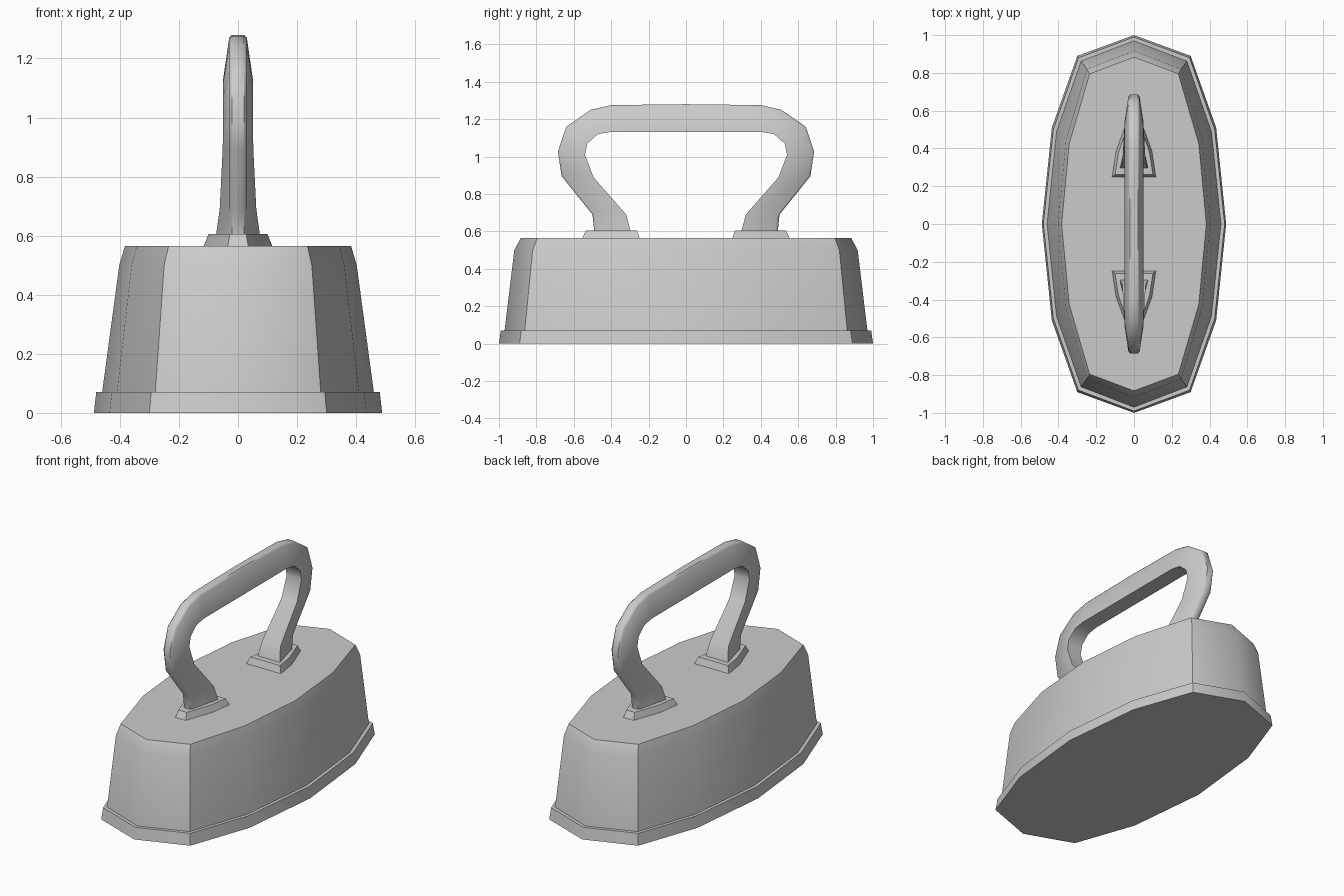
import bpy, math

cube = bpy.data.objects.get("Cube")
if cube:
    bpy.data.objects.remove(cube, do_unlink=True)

iron = bpy.data.materials.new("grey_iron")
iron.use_nodes = True
COLOUR = (0.6, 0.6, 0.6, 1)
iron.diffuse_color = COLOUR
iron.node_tree.nodes["Principled BSDF"].inputs["Base Color"].default_value = COLOUR


def loft(name, rings):
    """Skin a list of equal-length rings and cap both ends."""
    n = len(rings[0])
    verts = [p for ring in rings for p in ring]
    faces = [(r * n + i, r * n + (i + 1) % n, (r + 1) * n + (i + 1) % n, (r + 1) * n + i)
             for r in range(len(rings) - 1) for i in range(n)]
    faces.append(tuple(reversed(range(n))))
    faces.append(tuple(range(len(verts) - n, len(verts))))
    mesh = bpy.data.meshes.new(name)
    mesh.from_pydata(verts, [], faces)
    mesh.materials.append(iron)
    obj = bpy.data.objects.new(name, mesh)
    bpy.context.collection.objects.link(obj)
    bpy.ops.object.select_all(action="DESELECT")
    obj.select_set(True)
    bpy.context.view_layer.objects.active = obj
    bpy.ops.object.mode_set(mode="EDIT")
    bpy.ops.mesh.select_all(action="SELECT")
    bpy.ops.mesh.normals_make_consistent(inside=False)
    bpy.ops.object.mode_set(mode="OBJECT")
    bpy.ops.object.shade_smooth_by_angle(angle=math.radians(44))
    return obj


def boat_ring(z, side, shoulder, corner, tip):
    """Twelve-sided pointed outline, mirrored from one quarter."""
    quarter = [(side, 0), shoulder, corner, (0, tip)]
    half = quarter + [(-x, y) for x, y in quarter[-2::-1]]
    return [(x, y, z) for x, y in half + [(-x, -y) for x, y in half[1:-1]]]


# Body: flared sole rim, tapering wall and chamfered top
loft("iron_body", [
    boat_ring(0, 0.488, (0.435, 0.51), (0.30, 0.89), 1.0),
    boat_ring(0.07, 0.48, (0.427, 0.50), (0.294, 0.88), 0.99),
    boat_ring(0.07, 0.46, (0.41, 0.49), (0.28, 0.862), 0.97),
    boat_ring(0.50, 0.402, (0.36, 0.445), (0.25, 0.82), 0.918),
    boat_ring(0.565, 0.383, (0.343, 0.425), (0.235, 0.795), 0.883),
])


# Foot pads: pointed outward, with sloping edges
def pad_ring(z, inner, shoulder, tip):
    half = [inner, shoulder, tip]
    return [(x, y, z) for x, y in half + [(-x, y) for x, y in reversed(half)]]


for name, sign in (("front_foot_pad", -1), ("back_foot_pad", 1)):
    rings = [pad_ring(0.56, (0.118, 0.246), (0.097, 0.385), (0.035, 0.556)),
             pad_ring(0.605, (0.10, 0.262), (0.082, 0.378), (0.028, 0.535))]
    loft(name, [[(x, sign * y, z) for x, y, z in ring] for ring in rings])

# Handle: outer point, inner point, inner half width for each station
stations = [
    ((0.49, 0.59), (0.293, 0.59), 0.076),
    ((0.50, 0.69), (0.32, 0.69), 0.062),
    ((0.665, 0.895), (0.495, 0.89), 0.052),
    ((0.685, 1.027), (0.54, 1.01), 0.05),
    ((0.64, 1.16), (0.528, 1.07), 0.05),
    ((0.51, 1.25), (0.47, 1.12), 0.05),
    ((0.40, 1.275), (0.40, 1.132), 0.05),
]


def handle_ring(outer, inner, width, sign):
    (oy, oz), (iy, iz) = outer, inner
    t = 0.07
    rim = (oy + (iy - oy) * t, oz + (iz - oz) * t)
    half = [(0.02, oy, oz), (0.03, *rim), (width, iy, iz)]
    return [(x, sign * y, z) for x, y, z in half + [(-x, y, z) for x, y, z in reversed(half)]]


front = [handle_ring(*s, -1) for s in stations]
middle = [handle_ring((0, 1.28), (0, 1.132), 0.05, 1)]
back = [handle_ring(*s, 1) for s in reversed(stations)]
loft("carry_handle", front + middle + back)
